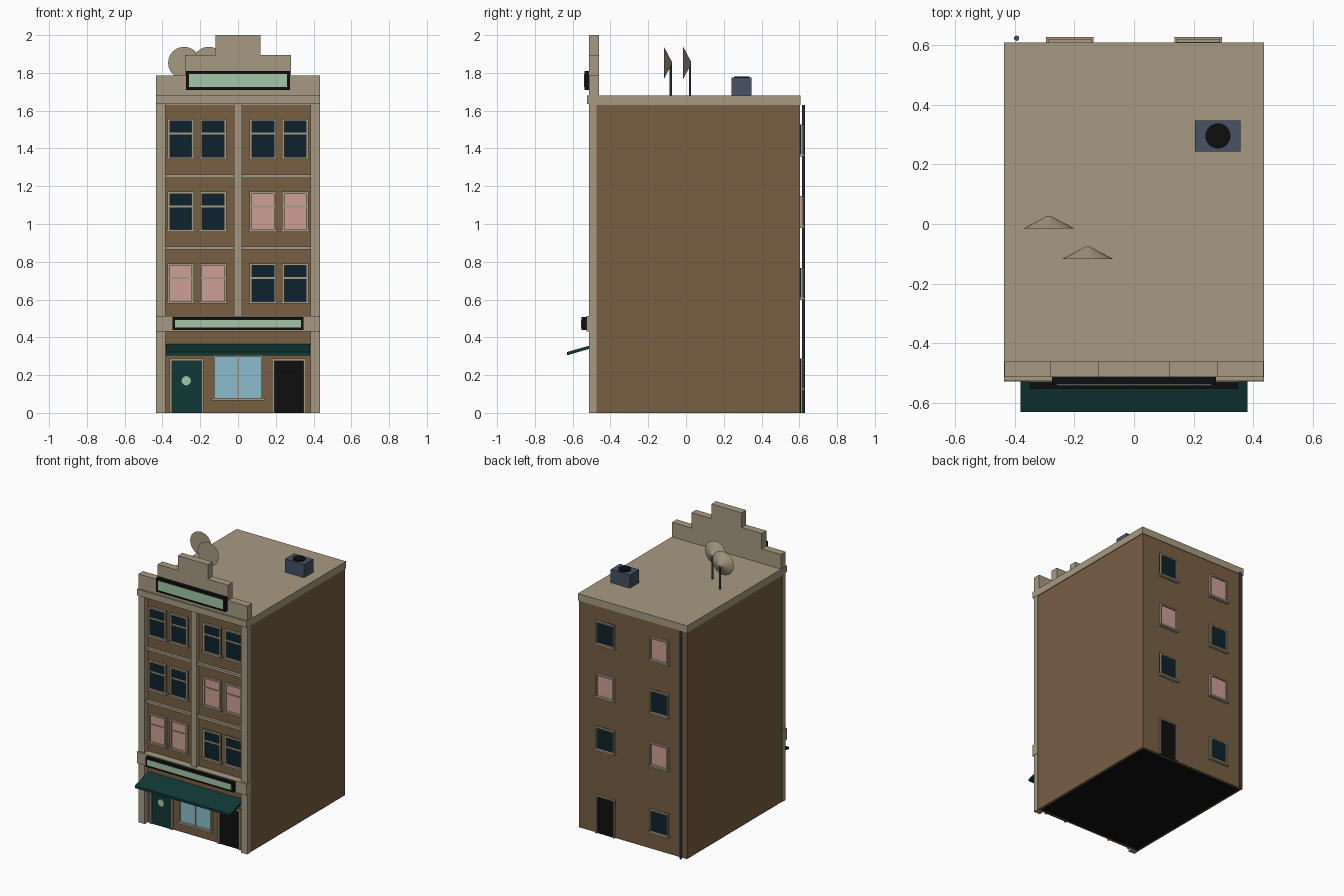
import bpy, bmesh, math
from mathutils import Matrix, Vector

cube = bpy.data.objects.get("Cube")
if cube:
    bpy.data.objects.remove(cube, do_unlink=True)


def material(name, r, g, b):
    lin = [((c / 255 + 0.055) / 1.055) ** 2.4 if c > 10 else c / 3295 for c in (r, g, b)]
    m = bpy.data.materials.new(name)
    m.use_nodes = True
    m.diffuse_color = (*lin, 1)
    m.node_tree.nodes["Principled BSDF"].inputs["Base Color"].default_value = (*lin, 1)
    return m


STONE = material("stone", 167, 154, 130)
BRICK = material("brown brick", 120, 95, 68)
DARK = material("dark glass", 13, 34, 46)
PINK = material("pink lit glass", 206, 160, 150)
MINT = material("mint panel", 163, 199, 168)
TEAL = material("teal paint", 15, 56, 54)
SKY = material("shop glass", 140, 190, 204)
BLACK = material("black", 15, 15, 16)
SLATE = material("slate metal", 70, 82, 102)


def finish(name, bm, mats):
    bmesh.ops.recalc_face_normals(bm, faces=bm.faces)
    me = bpy.data.meshes.new(name)
    bm.to_mesh(me)
    bm.free()
    for m in mats:
        me.materials.append(m)
    ob = bpy.data.objects.new(name, me)
    bpy.context.collection.objects.link(ob)
    return ob


def boxes(name, *parts):
    """Each part is (material, x range, y range, z range)."""
    bm, mats = bmesh.new(), []
    for mat, *spans in parts:
        if mat not in mats:
            mats.append(mat)
        mid = Vector([(a + b) / 2 for a, b in spans])
        size = [abs(b - a) for a, b in spans]
        new = bmesh.ops.create_cube(bm, size=1, matrix=Matrix.Translation(mid) @ Matrix.Diagonal((*size, 1)))
        for f in {f for v in new["verts"] for f in v.link_faces}:
            f.material_index = mats.index(mat)
    return finish(name, bm, mats)


def extrude(name, mat, points, direction):
    bm = bmesh.new()
    face = bm.faces.new([bm.verts.new(p) for p in points])
    new = bmesh.ops.extrude_face_region(bm, geom=[face])["geom"]
    bmesh.ops.translate(bm, vec=direction, verts=[v for v in new if isinstance(v, bmesh.types.BMVert)])
    return finish(name, bm, [mat])


def cone(name, mat, centre, r1, r2, depth, axis="Z", sides=24):
    bm = bmesh.new()
    rot = Matrix.Rotation(math.radians(-90), 4, "X") if axis == "Y" else Matrix()
    bmesh.ops.create_cone(bm, cap_ends=True, segments=sides, radius1=r1, radius2=r2,
                          depth=depth, matrix=Matrix.Translation(centre) @ rot)
    return finish(name, bm, [mat])


def opening(name, x, w, z0, z1, wall, out, glass, trim=0.012, sill=True, rail=None, mullion=False):
    """Framed window or door; out is the signed depth from the wall."""
    a, b = x - w / 2, x + w / 2
    y = (wall, wall + out)
    parts = [(glass, (a, b), (wall, wall + out * 0.35), (z0, z1)),
             (STONE, (a, a + trim), y, (z0, z1)), (STONE, (b - trim, b), y, (z0, z1)),
             (STONE, (a, b), y, (z1 - trim, z1))]
    if sill:
        parts.append((STONE, (a - 0.007, b + 0.007), (wall, wall + out * 1.5), (z0 - 0.002, z0 + 0.011)))
    if rail:
        h = z0 + (z1 - z0) * rail
        parts.append((STONE, (a, b), (wall, wall + out * 0.8), (h - 0.005, h + 0.005)))
    if mullion:
        parts.append((STONE, (x - 0.004, x + 0.004), (wall, wall + out * 0.8), (z0, z1)))
    return boxes(name, *parts)


# Main block with a dark inset underside
FRONT, BACK = -0.475, 0.603
body = boxes("body", (BRICK, (-0.43, 0.43), (FRONT, BACK), (0, 1.64)))
body.data.materials.append(BLACK)
bm = bmesh.new()
bm.from_mesh(body.data)
under = min(bm.faces, key=lambda f: f.calc_center_median().z)
bmesh.ops.inset_region(bm, faces=[under], thickness=0.02)
under.material_index = 1
bm.to_mesh(body.data)
bm.free()
boxes("roof_slab", (STONE, (-0.435, 0.435), (FRONT, 0.607), (1.63, 1.68)))

# Stepped parapet
half = [(0.433, 1.66), (0.433, 1.785), (0.28, 1.785), (0.28, 1.895), (0.12, 1.895), (0.12, 2.0)]
outline = half + [(-x, z) for x, z in reversed(half)]
extrude("parapet", STONE, [(x, -0.513, z) for x, z in outline], (0, 0.053, 0))

# Stone facade frame
for side, s in (("left", 1), ("right", -1)):
    boxes(f"{side}_pilaster", (STONE, (s * 0.433, s * 0.383), (-0.513, FRONT), (0, 1.68)))
boxes("centre_pilaster", (STONE, (-0.022, 0.022), (-0.505, FRONT), (0.5, 1.64)))
for i, z in enumerate((0.873, 1.253)):
    boxes(f"floor_band_{i}", (STONE, (-0.39, 0.39), (-0.495, FRONT), (z - 0.009, z + 0.009)))
boxes("cornice", (STONE, (-0.435, 0.435), (-0.525, FRONT), (1.635, 1.68)))
boxes("shop_belt", (STONE, (-0.435, 0.435), (-0.527, FRONT), (0.43, 0.512)))


# Signs: black surround with a mint panel
def sign(name, w, z0, z1, y, back, rim):
    boxes(name, (BLACK, (-w, w), (y, back), (z0, z1)),
          (MINT, (-w + rim, w - rim), (y - 0.002, y + 0.002), (z0 + rim, z1 - rim)))


sign("roof_sign", 0.275, 1.71, 1.81, -0.538, -0.51, 0.016)
sign("shop_sign", 0.348, 0.438, 0.507, -0.553, -0.52, 0.014)

# Front windows: three floors, two pairs each
for floor, z0 in enumerate((0.58, 0.96, 1.345)):
    for x in (-0.303, -0.132, 0.132, 0.303):
        lit = (floor == 0 and x < 0) or (floor == 1 and x > 0)
        opening(f"front_window_{floor}", x, 0.14, z0, z0 + 0.212, FRONT, -0.014,
                PINK if lit else DARK, rail=0.63)

# Shop front
opening("shop_door", -0.272, 0.18, 0, 0.287, FRONT, -0.014, TEAL, sill=False)
cone("door_porthole", MINT, (-0.274, -0.481, 0.17), 0.025, 0.025, 0.006, "Y", 12)
opening("shop_window", 0, 0.265, 0.068, 0.308, FRONT, -0.016, SKY, mullion=True)
opening("side_door", 0.27, 0.18, 0, 0.287, FRONT, -0.014, BLACK, sill=False)
awning = [(FRONT, 0.35), (FRONT, 0.366), (-0.63, 0.322), (-0.63, 0.305)]
extrude("awning", TEAL, [(-0.38, y, z) for y, z in awning], (0.76, 0, 0))

# Back windows, door and drain pipe
for floor, z0 in enumerate((0.12, 0.6, 0.98, 1.36)):
    for x in (-0.215, 0.215):
        if floor == 0 and x > 0:
            opening("back_door", x, 0.15, 0, 0.275, BACK, 0.014, BLACK, sill=False, trim=0.01)
        else:
            lit = (floor % 2 == 0) == (x > 0) and floor > 0
            lit = floor > 0 and ((floor == 2) if x > 0 else floor != 2)
            opening(f"back_window_{floor}", x, 0.146, z0, z0 + 0.168, BACK, 0.016,
                    PINK if lit else DARK, trim=0.01)
cone("drain_pipe", SLATE, (-0.393, 0.622, 0.815), 0.009, 0.009, 1.63, sides=10)

# Roof vent
boxes("roof_vent", (SLATE, (0.204, 0.356), (0.242, 0.347), (1.67, 1.775)))
cone("vent_fan", BLACK, (0.281, 0.295, 1.777), 0.042, 0.042, 0.01)

# Satellite dishes on poles
for x, y in ((-0.285, -0.015), (-0.155, -0.117)):
    cone("dish", STONE, (x, y + 0.021, 1.853), 0.085, 0.006, 0.042, "Y")
    cone("dish_pole", SLATE, (x, y + 0.036, 1.765), 0.006, 0.006, 0.18, sides=8)
